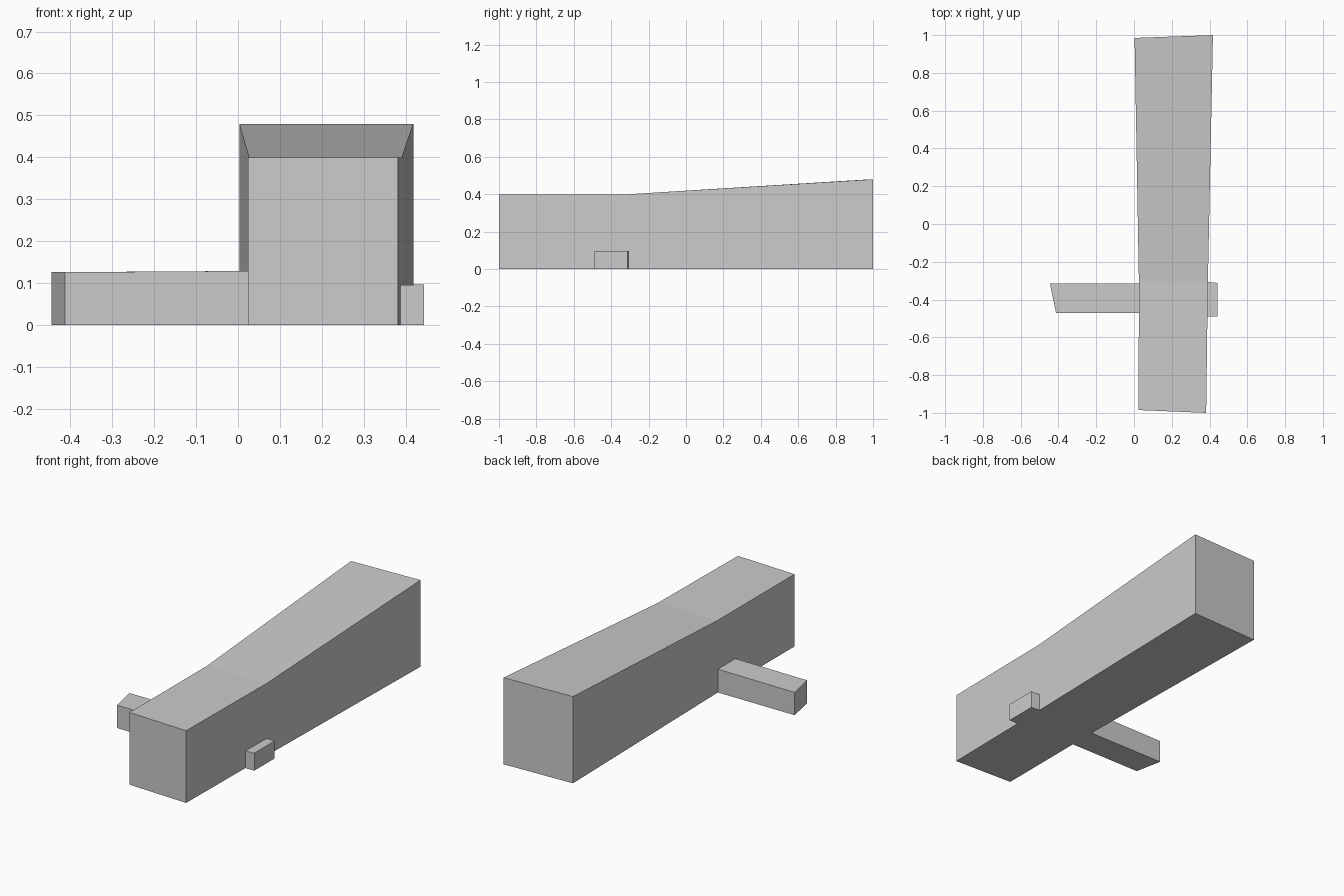
import bpy
import bmesh

cube = bpy.data.objects.get("Cube")
if cube:
    bpy.data.objects.remove(cube, do_unlink=True)

grey = bpy.data.materials.new("plain grey")
grey.use_nodes = True
colour = (0.6, 0.6, 0.6, 1)
grey.diffuse_color = colour
grey.node_tree.nodes["Principled BSDF"].inputs["Base Color"].default_value = colour


def loft(name, sections):
    """Join upright cross-sections; each is (start xy, end xy, start top, end top)."""
    bm = bmesh.new()
    rings = []
    for a, b, top_a, top_b in sections:
        points = [(*a, 0), (*b, 0), (*b, top_b), (*a, top_a)]
        rings.append([bm.verts.new(p) for p in points])
    for r, s in zip(rings, rings[1:]):
        for i in range(4):
            j = (i + 1) % 4
            bm.faces.new((r[i], r[j], s[j], s[i]))
    bm.faces.new(rings[0])
    bm.faces.new(rings[-1])
    bmesh.ops.recalc_face_normals(bm, faces=bm.faces)
    mesh = bpy.data.meshes.new(name)
    bm.to_mesh(mesh)
    bm.free()
    mesh.materials.append(grey)
    obj = bpy.data.objects.new(name, mesh)
    bpy.context.collection.objects.link(obj)
    return obj


# Long main block, level at the front and rising and widening to the back
loft("main_block", [
    ((0.024, -0.985), (0.382, -1.0), 0.40, 0.40),
    ((0.026, -0.31), (0.391, -0.31), 0.40, 0.40),
    ((0.003, 0.985), (0.418, 1.0), 0.48, 0.48),
])

# Long wing with a slanted outer end
loft("right_wing", [
    ((-0.413, -0.47), (-0.445, -0.316), 0.126, 0.126),
    ((0.027, -0.47), (0.027, -0.316), 0.129, 0.129),
])

# Short stub on the opposite side
loft("left_stub", [
    ((0.386, -0.49), (0.388, -0.307), 0.095, 0.095),
    ((0.443, -0.49), (0.443, -0.312), 0.097, 0.097),
])
